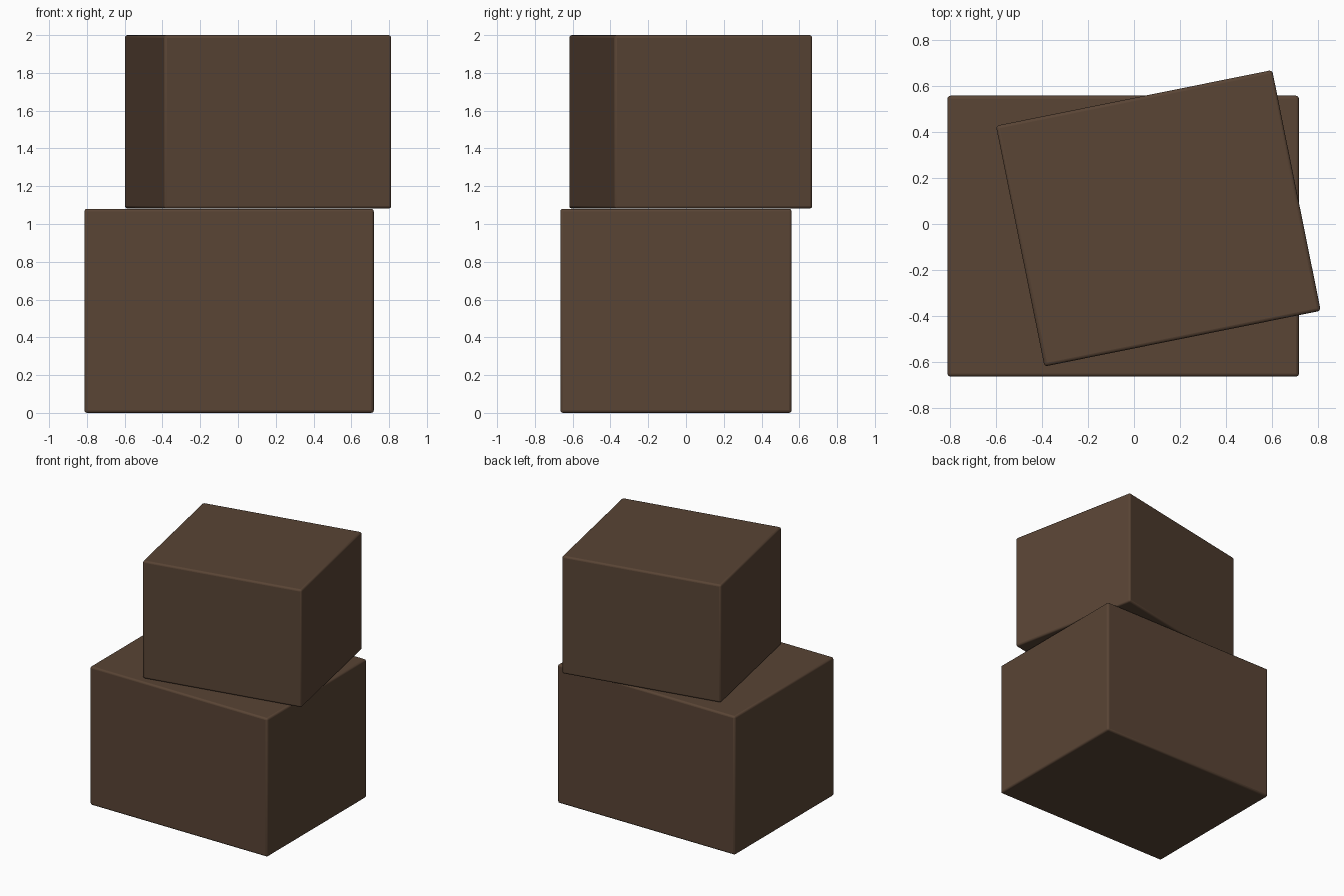
import bpy
from math import radians

if "Cube" in bpy.data.objects:
    bpy.data.objects.remove(bpy.data.objects["Cube"])

brown = bpy.data.materials.new("brown_cardboard")
brown.diffuse_color = (0.10, 0.058, 0.035, 1)
brown.use_nodes = True
brown.node_tree.nodes["Principled BSDF"].inputs["Base Color"].default_value = brown.diffuse_color


def box(name, centre, size, turn=0):
    """Box with softly rounded edges, turned about z."""
    bpy.ops.mesh.primitive_cube_add(size=1)
    ob = bpy.context.object
    ob.name = name
    ob.scale = size
    bpy.ops.object.transform_apply(location=False, rotation=False, scale=True)
    ob.location = centre
    ob.rotation_euler.z = radians(turn)
    ob.data.materials.append(brown)
    bevel = ob.modifiers.new("soft_edges", 'BEVEL')
    bevel.width = 0.014
    bevel.segments = 3
    bpy.ops.object.shade_smooth_by_angle(angle=radians(40))
    return ob


# Large box on the ground
box("lower_box", (-0.047, -0.053, 0.54), (1.532, 1.224, 1.08))
# Smaller box on top, turned and overhanging
box("upper_box", (0.106, 0.025, 1.541), (1.228, 1.07, 0.918), 11.4)
